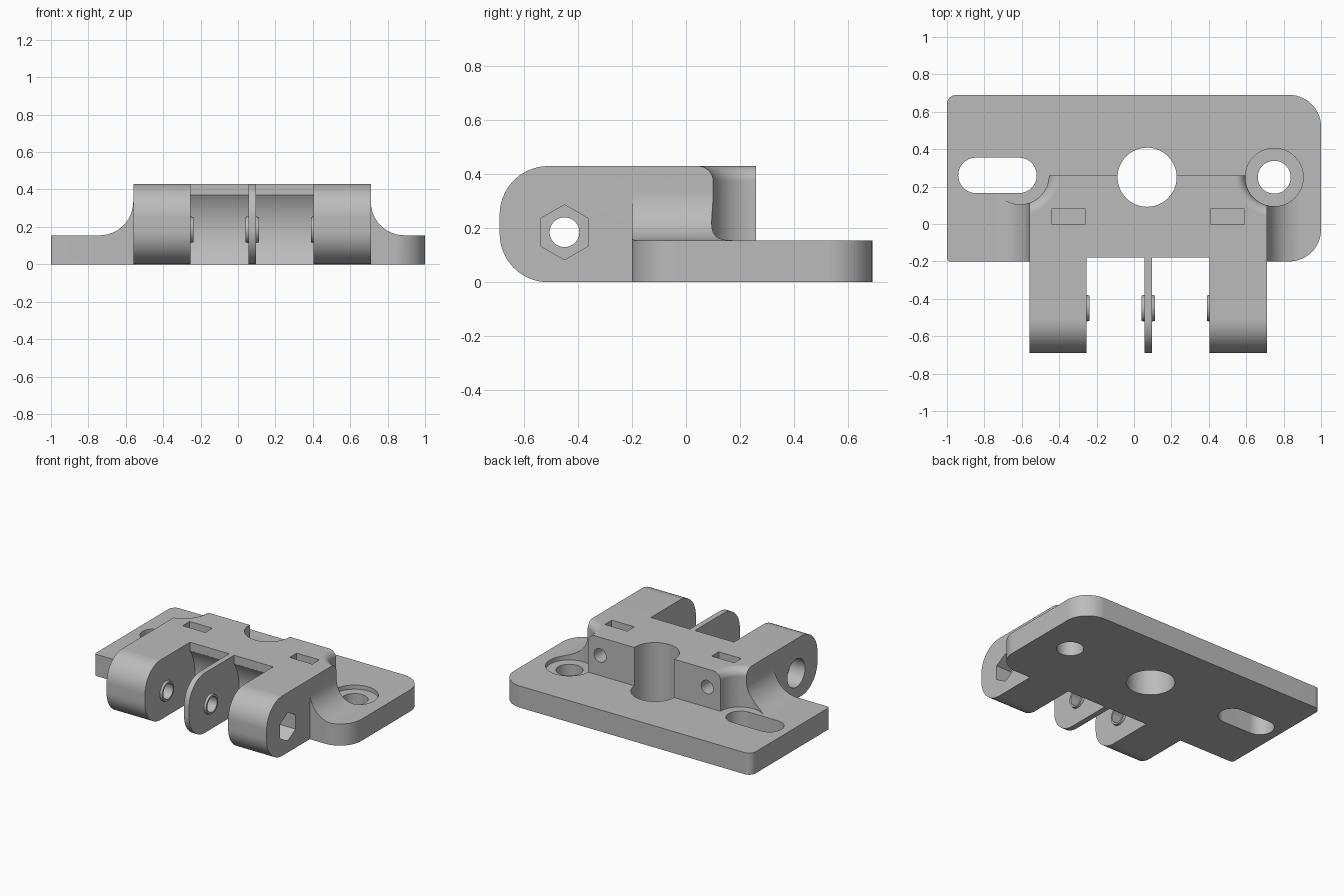
import bpy, bmesh
from math import sin, cos, pi, radians

cube = bpy.data.objects.get("Cube")
if cube:
    bpy.data.objects.remove(cube, do_unlink=True)

grey = bpy.data.materials.new("plain grey")
grey.use_nodes = True
color = (0.5, 0.5, 0.5, 1)
grey.diffuse_color = color
bsdf = next(n for n in grey.node_tree.nodes if n.type == "BSDF_PRINCIPLED")
bsdf.inputs["Base Color"].default_value = color

TOP, DECK, FRONT, BACK = 0.43, 0.155, -0.2, 0.26
LEFT, RIGHT = -0.56, 0.71          # sides of the raised block
PIVOT = (-0.45, 0.185)             # y, z of the hinge axis
GAPS = [(-0.255, 0.055), (0.095, 0.405)]


def finish(name, bm):
    bmesh.ops.recalc_face_normals(bm, faces=bm.faces)
    mesh = bpy.data.meshes.new(name)
    bm.to_mesh(mesh)
    bm.free()
    mesh.materials.append(grey)
    obj = bpy.data.objects.new(name, mesh)
    bpy.context.collection.objects.link(obj)
    return obj


def prism(name, pts, axis, lo, hi):
    """Extrude a 2D outline along an axis from lo to hi."""
    place = {"x": lambda a, b, t: (t, a, b),
             "y": lambda a, b, t: (a, t, b),
             "z": lambda a, b, t: (a, b, t)}[axis]
    bm = bmesh.new()
    ends = [[bm.verts.new(place(a, b, t)) for a, b in pts] for t in (lo, hi)]
    for ring in ends:
        bm.faces.new(ring)
    n = len(pts)
    for i in range(n):
        j = (i + 1) % n
        bm.faces.new((ends[0][i], ends[0][j], ends[1][j], ends[1][i]))
    return finish(name, bm)


def arc(cx, cy, r, start, end, steps=14):
    angles = [radians(start + (end - start) * i / steps) for i in range(steps + 1)]
    return [(cx + r * cos(a), cy + r * sin(a)) for a in angles]


def circle(cx, cy, r, sides=64):
    return [(cx + r * cos(2 * pi * i / sides), cy + r * sin(2 * pi * i / sides))
            for i in range(sides)]


def rect(a0, b0, a1, b1):
    return [(a0, b0), (a1, b0), (a1, b1), (a0, b1)]


def lathe(name, x, y, profile, sides=64):
    """Stack rings of (radius, z) around a vertical axis."""
    bm = bmesh.new()
    rings = [[bm.verts.new((px, py, z)) for px, py in circle(x, y, r, sides)]
             for r, z in profile]
    bm.faces.new(rings[0])
    bm.faces.new(rings[-1])
    for lower, upper in zip(rings, rings[1:]):
        for i in range(sides):
            j = (i + 1) % sides
            bm.faces.new((lower[i], lower[j], upper[j], upper[i]))
    return finish(name, bm)


def combine(target, tool, operation="DIFFERENCE"):
    mod = target.modifiers.new("combine", "BOOLEAN")
    mod.operation, mod.solver, mod.object = operation, "EXACT", tool
    bpy.context.view_layer.update()
    result = bpy.data.meshes.new_from_object(
        target.evaluated_get(bpy.context.evaluated_depsgraph_get()))
    target.modifiers.clear()
    target.data = result
    bpy.data.objects.remove(tool, do_unlink=True)


# Base plate outline: large rounds on one end, small on the other
y1, big, small = 0.69, 0.17, 0.05
outline = (arc(1 - big, FRONT + big, big, -90, 0) + arc(1 - big, y1 - big, big, 0, 90)
           + arc(small - 1, y1 - small, small, 90, 180)
           + arc(0.02 - 1, FRONT + 0.02, 0.02, 180, 270, 5))
body = prism("hinge_bracket", outline, "z", 0, DECK)

# Raised bridge with concave fillets sweeping down to the plate
f = 0.18
profile = ([(LEFT - f, 0.08), (RIGHT + f, 0.08)]
           + arc(RIGHT + f, DECK + f, f, 270, 180)
           + [(RIGHT, TOP), (LEFT, TOP)]
           + arc(LEFT - f, DECK + f, f, 0, -90))
bridge = prism("bridge", profile, "y", FRONT, BACK)
combine(bridge, prism("trim", outline, "z", -0.2, 0.8), "INTERSECT")

# Screw-head clearances with a rounded upper rim
rim = 0.055
flare = ([(0.155, 0)]
         + [(0.155 + rim * (1 - cos(a)), TOP - rim + rim * sin(a))
            for a in (radians(9 * i) for i in range(11))]
         + [(0.155 + rim, 0.6)])
for x, y in ((-0.61, 0.26), (0.75, 0.25)):
    combine(bridge, lathe("clearance", x, y, flare))
combine(body, bridge, "UNION")

# Rounded hinge knuckle across the front
r, nose = 0.18, -0.69
side = ([(-0.05, 0), (-0.05, TOP)] + arc(nose + r, TOP - r, r, 90, 180)
        + arc(nose + r, r, r, 180, 270))
combine(body, prism("knuckle", side, "x", LEFT, RIGHT), "UNION")

# Gaps between the arms, with a concave back wall
wall = -0.18
for a, b in GAPS:
    combine(body, prism("gap", rect(-0.9, -0.2, wall, 0.7), "x", a, b))
    combine(body, prism("gap_round", circle(*PIVOT, 0.327, 96), "x", a, b))

# Washer bosses on each inner face of the arms
for a, b in GAPS:
    for face, out in ((a, 1), (b, -1)):
        boss = prism("boss", circle(*PIVOT, 0.075, 48), "x",
                     face - out * 0.015, face + out * 0.016)
        for v in boss.data.vertices:
            if (v.co.x - face) * out > 0:
                v.co.y = PIVOT[0] + (v.co.y - PIVOT[0]) * 0.9
                v.co.z = PIVOT[1] + (v.co.z - PIVOT[1]) * 0.9
        combine(body, boss, "UNION")

# Pivot bore, hex nut pocket and round bolt-head pocket
combine(body, prism("bore", circle(*PIVOT, 0.055, 48), "x", -1, 1))
hexagon = arc(*PIVOT, 0.102, 30, 330, 5)
combine(body, prism("nut_pocket", hexagon, "x", RIGHT - 0.12, 1))
combine(body, prism("head_pocket", circle(*PIVOT, 0.1), "x", -1, LEFT + 0.12))

# Plate openings: centre hole, screw hole with counterbore, long slot
combine(body, prism("centre_hole", circle(0.07, 0.25, 0.158), "z", -1, 1))
combine(body, prism("screw_hole", circle(0.75, 0.25, 0.088), "z", -1, 1))
combine(body, prism("counterbore", circle(0.75, 0.25, 0.155), "z", DECK - 0.03, DECK + 0.1))
slot = arc(-0.615, 0.26, 0.095, -90, 90) + arc(-0.845, 0.26, 0.095, 90, 270)
combine(body, prism("long_slot", slot, "z", -1, 1))

# Nut slots on top and the screw holes that reach them from the back
for x in (-0.35, 0.5):
    combine(body, prism("nut_slot", rect(x - 0.09, 0, x + 0.09, 0.08), "z", 0.2, 1))
    combine(body, prism("back_hole", circle(x, 0.3, 0.048, 40), "y", -0.08, 0.4))

# Smooth curved walls, keep machined edges crisp
bpy.ops.object.select_all(action="DESELECT")
body.select_set(True)
bpy.context.view_layer.objects.active = body
bpy.ops.object.shade_smooth_by_angle(angle=radians(25))
weighted = body.modifiers.new("even shading", "WEIGHTED_NORMAL")
weighted.keep_sharp = True
